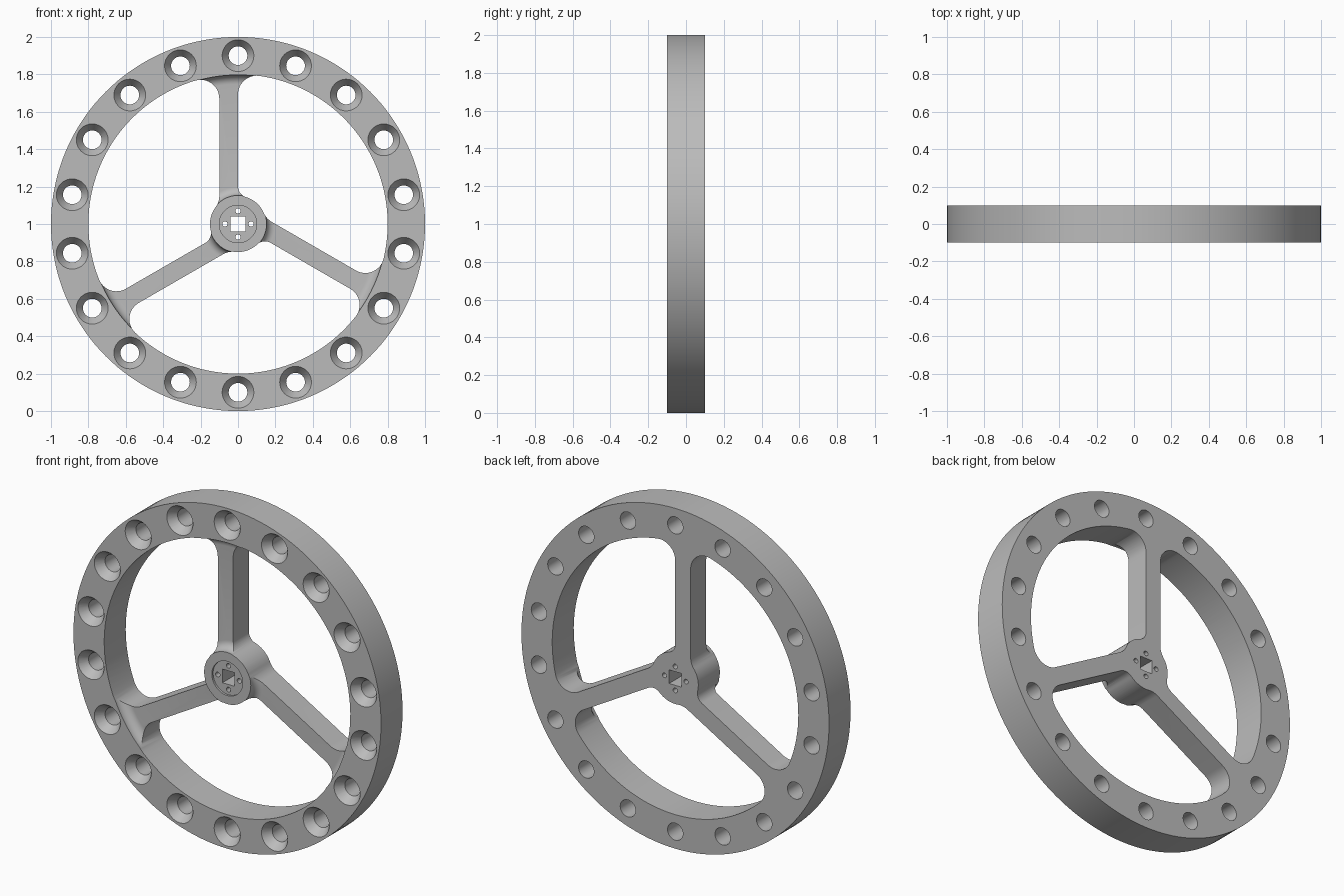
import bpy
import bmesh
from math import sin, cos, pi, radians, sqrt, atan2

cube = bpy.data.objects.get("Cube")
if cube:
    bpy.data.objects.remove(cube, do_unlink=True)

FRONT, BACK = -0.1, 0.1
SPOKE_FRONT = -0.045
RIM_OUT, RIM_IN, HUB = 1.0, 0.8, 0.15
SPOKE_WIDTH = 0.1


def loft(bm, loops):
    """Solid through a list of equally long point loops, capped at both ends."""
    rings = [[bm.verts.new(p) for p in loop] for loop in loops]
    n = len(rings[0])
    for a, b in zip(rings, rings[1:]):
        for i in range(n):
            j = (i + 1) % n
            bm.faces.new((a[i], a[j], b[j], b[i]))
    bm.faces.new(rings[0])
    bm.faces.new(rings[-1])


def lathe(bm, profile, steps, cx=0.0, cz=1.0, turn=0.0):
    """Revolve (radius, y) points about an axis running front to back."""
    angles = [turn + 2 * pi * i / steps for i in range(steps)]
    loft(bm, [[(cx + r * cos(a), y, cz + r * sin(a)) for a in angles]
              for r, y in profile])


def make_object(name, bm):
    bmesh.ops.recalc_face_normals(bm, faces=bm.faces[:])
    mesh = bpy.data.meshes.new(name)
    bm.to_mesh(mesh)
    bm.free()
    obj = bpy.data.objects.new(name, mesh)
    bpy.context.collection.objects.link(obj)
    return obj


def arc(center, r, a0, a1, steps):
    return [(center[0] + r * cos(a0 + (a1 - a0) * i / steps),
             center[1] + r * sin(a0 + (a1 - a0) * i / steps))
            for i in range(steps + 1)]


def fillet_center(angle, offset, reach):
    """Point at a given distance from the axis and side offset from a spoke."""
    along = sqrt(reach ** 2 - offset ** 2)
    return (along * cos(angle) - offset * sin(angle),
            along * sin(angle) + offset * cos(angle))


def window_outline(upper):
    """Rounded opening between one spoke and the next one clockwise."""
    lower = upper - radians(120)
    f, ga, gb = 0.1, 0.06, 0.1
    rim_a = fillet_center(upper, -f, RIM_IN - f)
    hub_a = fillet_center(upper, -ga, HUB + ga)
    hub_b = fillet_center(lower, SPOKE_WIDTH + gb, HUB + gb)
    rim_b = fillet_center(lower, SPOKE_WIDTH + f, RIM_IN - f)

    def heading(p):
        # Angle of p, unwrapped to lie near the middle of the window
        mid = (upper + lower) / 2
        d = atan2(p[1], p[0]) - mid
        return mid + atan2(sin(d), cos(d))

    to_a, to_b = upper + pi / 2, lower - pi / 2
    pts = arc((0, 0), RIM_IN, heading(rim_b), heading(rim_a), 40)
    pts += arc(rim_a, f, heading(rim_a), to_a, 12)
    pts += arc(hub_a, ga, to_a, heading(hub_a) + pi, 10)
    pts += arc((0, 0), HUB, heading(hub_a), heading(hub_b), 12)
    pts += arc(hub_b, gb, heading(hub_b) + pi, to_b + 2 * pi, 8)
    pts += arc(rim_b, f, to_b, heading(rim_b), 12)
    # Neighbouring arcs share end points; keep each once
    return [p for i, p in enumerate(pts)
            if (p[0] - pts[i - 1][0]) ** 2 + (p[1] - pts[i - 1][1]) ** 2 > 1e-9]


# Wheel body: rim, recessed web with coved edges, and hub in one turned profile
profile = [(RIM_OUT, BACK), (RIM_OUT, FRONT)]
cove = 0.05
wall = RIM_IN - 0.003
profile.append((wall, FRONT))
for r, a in arc((wall - cove, SPOKE_FRONT - cove), cove, 0, pi / 2, 8):
    profile.append((r, a))
hub_cove = 0.045
hub_wall = HUB + 0.003
for r, y in arc((hub_wall + hub_cove, SPOKE_FRONT - hub_cove),
                hub_cove, pi / 2, pi, 8):
    profile.append((r, y))
profile += [(hub_wall, FRONT), (0.1, FRONT), (0.1, FRONT + 0.012)]
bm = bmesh.new()
lathe(bm, profile, 144)
wheel = make_object("spoked_wheel", bm)

# Cutter: three windows, rim holes, square bore and pin holes
bm = bmesh.new()
for k in range(3):
    outline = window_outline(pi / 2 + k * radians(120))
    loft(bm, [[(x, y, z + 1) for x, z in outline] for y in (-0.2, 0.2)])
for k in range(18):
    a = radians(10 + 20 * k)
    lathe(bm, [(0.05, 0.2), (0.05, -0.05), (0.106, -0.13)], 32,
          0.9 * cos(a), 1 + 0.9 * sin(a))
lathe(bm, [(0.04 * sqrt(2), -0.2), (0.04 * sqrt(2), 0.2)], 4, turn=pi / 4)
for k in range(4):
    a = k * pi / 2
    lathe(bm, [(0.014, -0.2), (0.014, 0.2)], 16,
          0.07 * cos(a), 1 + 0.07 * sin(a))
cutter = make_object("opening_cutter", bm)
cutter.hide_render = True

cut = wheel.modifiers.new("openings", "BOOLEAN")
cut.operation = "DIFFERENCE"
cut.solver = "EXACT"
cut.object = cutter

bpy.ops.object.select_all(action="DESELECT")
wheel.select_set(True)
bpy.context.view_layer.objects.active = wheel
bpy.ops.object.modifier_apply(modifier=cut.name)
bpy.data.objects.remove(cutter, do_unlink=True)

# Single grey finish
grey = bpy.data.materials.new("plain_grey")
grey.use_nodes = True
color = (0.5, 0.5, 0.5, 1)
grey.diffuse_color = color
grey.node_tree.nodes["Principled BSDF"].inputs["Base Color"].default_value = color
wheel.data.materials.clear()
wheel.data.materials.append(grey)
bpy.ops.object.shade_smooth_by_angle(angle=radians(30))
